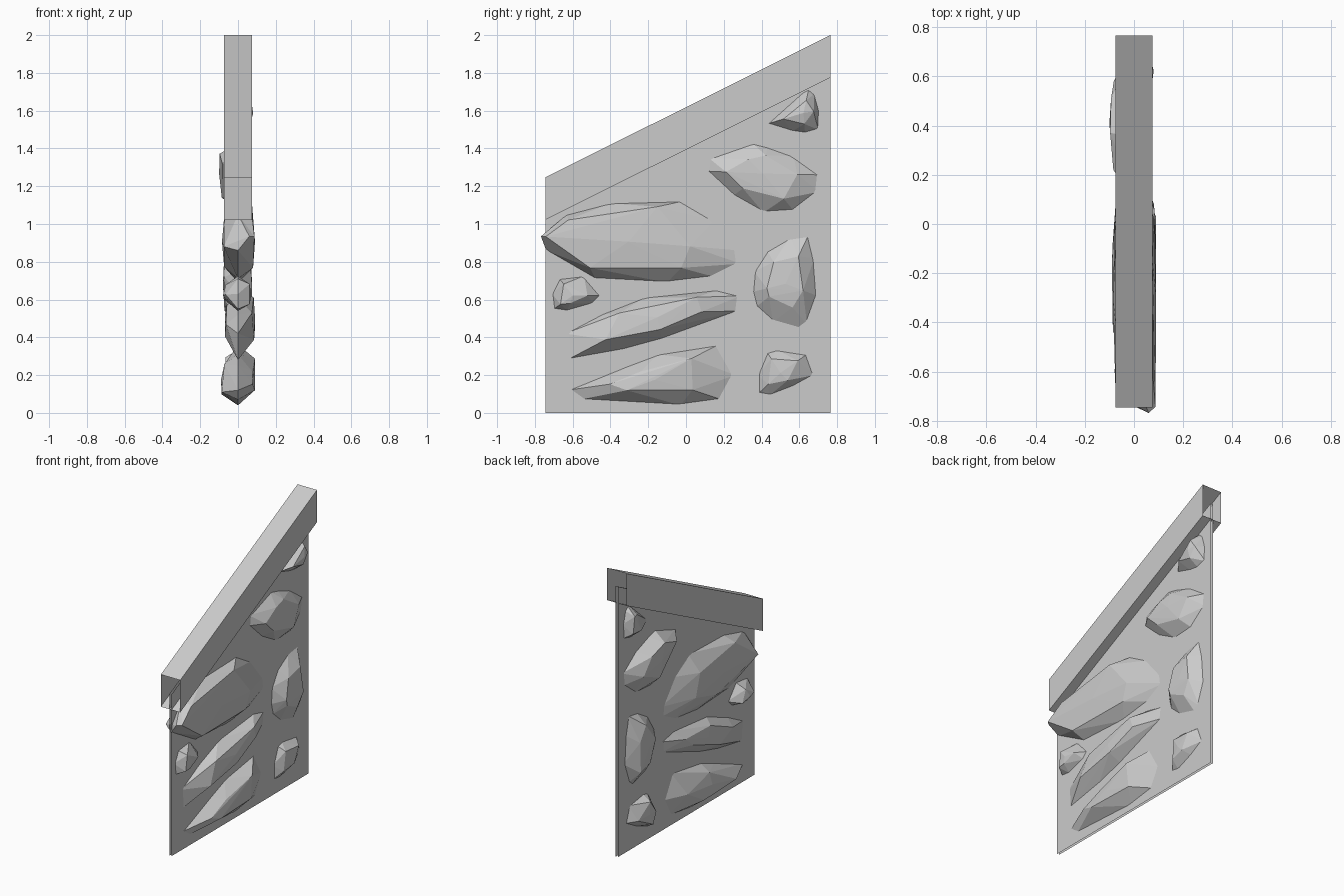
import bpy
import bmesh
import random

if "Cube" in bpy.data.objects:
    bpy.data.objects.remove(bpy.data.objects["Cube"])

random.seed(4)
Y0, Y1 = -0.745, 0.765


def make(name, verts, faces):
    me = bpy.data.meshes.new(name)
    me.from_pydata(verts, [], faces)
    ob = bpy.data.objects.new(name, me)
    bpy.context.collection.objects.link(ob)
    return ob


# Thin wall: two sheets with a sloping top tucked inside the coping
profile = [(Y0, 0), (Y1, 0), (Y1, 1.89), (Y0, 1.13)]
t = 0.008
make("wall_panels",
     [(t, y, z) for y, z in profile] + [(-t, y, z) for y, z in profile],
     [(0, 1, 2, 3), (7, 6, 5, 4)])

# Sloping coping: a four-sided tube, open at both ends
w = 0.075
section = [(-w, 0), (w, 0), (w, 0.225), (-w, 0.225)]
make("coping",
     [(x, Y0, 1.022 + h) for x, h in section] + [(x, Y1, 1.775 + h) for x, h in section],
     [(i, (i + 1) % 4, (i + 1) % 4 + 4, i + 4) for i in range(4)])


def stone(name, outline, right, left, shrink=0.6, shift=(0, 0)):
    """Faceted stone: mid outline plus a smaller outline bulging out on each side."""
    cy = sum(p[0] for p in outline) / len(outline)
    cz = sum(p[1] for p in outline) / len(outline)
    bm = bmesh.new()
    for i, (y, z) in enumerate(outline):
        bm.verts.new((0, y, z))
        for depth, parity in ((right, 0), (-left, 1)):
            if i % 2 == parity:
                s = shrink * random.uniform(0.85, 1.15)
                bm.verts.new((depth * random.uniform(0.8, 1.0),
                              cy + (y - cy) * s + shift[0], cz + (z - cz) * s + shift[1]))
    bm.verts.new((right, cy + shift[0], cz + shift[1]))
    bm.verts.new((-left, cy + shift[0], cz + shift[1]))
    res = bmesh.ops.convex_hull(bm, input=bm.verts[:])
    loose = {g for g in res["geom_interior"] + res["geom_unused"]
             if isinstance(g, bmesh.types.BMVert) and g.is_valid}
    bmesh.ops.delete(bm, geom=list(loose), context="VERTS")
    bmesh.ops.recalc_face_normals(bm, faces=bm.faces[:])
    ob = make(name, [], [])
    bm.to_mesh(ob.data)
    bm.free()


# Stones set through the wall, outlines as (y, z)
stone("stone_top", [(.43, 1.53), (.62, 1.70), (.65, 1.715), (.68, 1.69), (.705, 1.6),
                    (.70, 1.5), (.63, 1.48), (.56, 1.49)], .08, .07)
stone("stone_upper", [(.11, 1.28), (.12, 1.35), (.27, 1.40), (.35, 1.43), (.43, 1.41),
                      (.57, 1.36), (.71, 1.26), (.70, 1.17), (.57, 1.07), (.41, 1.06),
                      (.25, 1.15)], .07, .1)
stone("stone_large", [(-.75, .93), (-.74, .86), (-.48, .71), (-.1, .69), (.15, .72),
                      (.29, .79), (.28, .86), (.15, 1.02), (-.02, 1.12), (-.4, 1.11),
                      (-.63, 1.05)], .09, .085, .72, (-.1, .01))
stone("stone_middle", [(-.63, .28), (-.64, .42), (-.45, .52), (-.22, .61), (.17, .65),
                       (.29, .62), (.28, .54), (.17, .5), (-.13, .39), (-.35, .33)],
      .09, .07, .6, (0, .02))
stone("stone_bottom", [(-.63, .12), (-.56, .07), (-.42, .07), (-.03, .04), (.19, .07),
                       (.26, .2), (.17, .36), (-.15, .31), (-.31, .25)],
      .09, .09, .6, (0, .01))
stone("stone_small", [(-.70, .55), (-.71, .63), (-.67, .71), (-.54, .725), (-.45, .62),
                      (-.49, .58), (-.63, .54)], .07, .08)
stone("stone_upright", [(.35, .64), (.36, .75), (.43, .86), (.55, .93), (.65, .945),
                        (.68, .82), (.695, .62), (.64, .47), (.6, .44), (.46, .48),
                        (.37, .56)], .075, .08)
stone("stone_corner", [(.38, .1), (.38, .2), (.43, .32), (.48, .335), (.64, .31),
                       (.68, .2), (.57, .14), (.44, .09)], .06, .07)

# Front tip of the large stone overhanging the wall edge
tip = bpy.data.objects["stone_large"].data
front = min(tip.vertices, key=lambda v: v.co.y)
front.co = (.06, -.768, .935)
